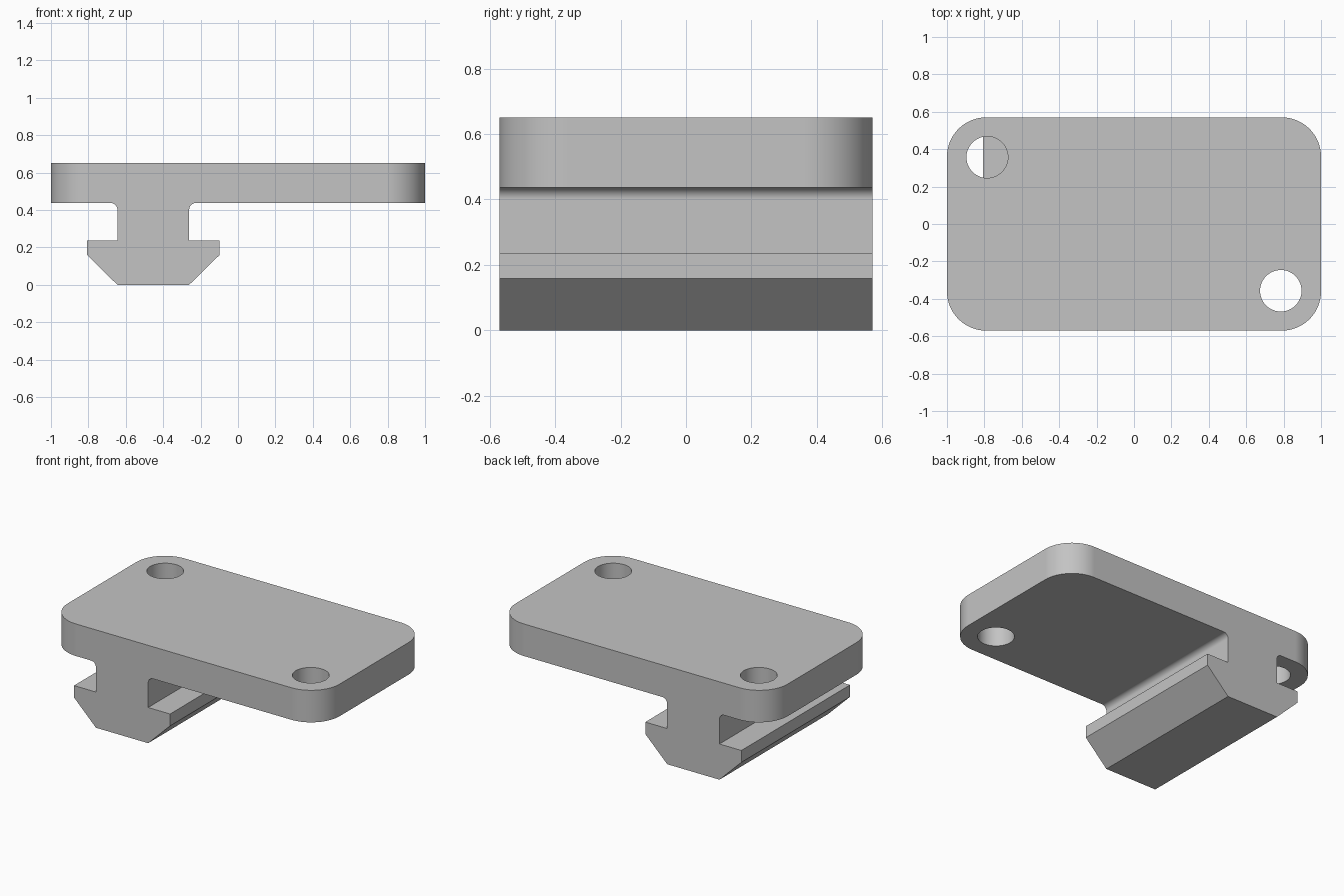
import bpy
import bmesh
import math
from mathutils import Vector

cube = bpy.data.objects.get("Cube")
if cube:
    bpy.data.objects.remove(cube, do_unlink=True)

HALF_X, HALF_Y = 1.0, 0.57
TOP, UNDER = 0.65, 0.437
CORNER, FILLET = 0.21, 0.035
RAIL_X = -0.453                      # centre line of the rail
STEM, FLANGE = 0.192, 0.353          # half widths
FLANGE_TOP, CHAMFER_TOP = 0.237, 0.158

grey = bpy.data.materials.new("plain grey")
grey.use_nodes = True
colour = (0.55, 0.55, 0.55, 1)
grey.diffuse_color = colour
grey.node_tree.nodes["Principled BSDF"].inputs["Base Color"].default_value = colour


def make_object(name, bm):
    bmesh.ops.recalc_face_normals(bm, faces=bm.faces)
    mesh = bpy.data.meshes.new(name)
    bm.to_mesh(mesh)
    bm.free()
    mesh.materials.append(grey)
    obj = bpy.data.objects.new(name, mesh)
    bpy.context.collection.objects.link(obj)
    return obj


def half_profile(side):
    """Foot, flange, stem and fillet on one side, from bottom to plate edge."""
    pts = [(STEM, 0), (FLANGE, CHAMFER_TOP), (FLANGE, FLANGE_TOP), (STEM, FLANGE_TOP)]
    for i in range(9):
        a = math.pi / 2 * i / 8
        pts.append((STEM + FILLET * (1 - math.cos(a)),
                    UNDER - FILLET * (1 - math.sin(a))))
    pts = [(RAIL_X + side * u, z) for u, z in pts]
    return pts + [(side * HALF_X, UNDER), (side * HALF_X, TOP)]


# Plate and rail: one cross-section pulled from front to back
bm = bmesh.new()
outline = half_profile(1) + half_profile(-1)[::-1]
face = bm.faces.new([bm.verts.new((x, -HALF_Y, z)) for x, z in outline])
pulled = bmesh.ops.extrude_face_region(bm, geom=[face])["geom"]
bmesh.ops.translate(bm, vec=Vector((0, 2 * HALF_Y, 0)),
                    verts=[g for g in pulled if isinstance(g, bmesh.types.BMVert)])

# Rounded plate corners
corners = [e for e in bm.edges
           if all(abs(v.co.x) > HALF_X - 0.01 for v in e.verts)
           and abs(e.verts[0].co.z - e.verts[1].co.z) > 0.1]
bmesh.ops.bevel(bm, geom=corners, offset=CORNER, offset_type='OFFSET',
                segments=16, profile=0.5, affect='EDGES', clamp_overlap=False)
plate = make_object("mounting_plate_with_rail", bm)

# Two screw holes at opposite corners, through the plate only
bm = bmesh.new()
for side in (-1, 1):
    made = bmesh.ops.create_cone(bm, cap_ends=True, segments=48,
                                 radius1=0.111, radius2=0.111, depth=0.3)
    bmesh.ops.translate(bm, verts=made["verts"],
                        vec=Vector((side * 0.785, -side * 0.357, 0.577)))
cutter = make_object("hole_cutter", bm)
cutter.hide_render = True

cut = plate.modifiers.new("screw holes", 'BOOLEAN')
cut.operation = 'DIFFERENCE'
cut.solver = 'EXACT'
cut.object = cutter

bpy.ops.object.select_all(action='DESELECT')
bpy.context.view_layer.objects.active = plate
plate.select_set(True)
bpy.ops.object.modifier_apply(modifier=cut.name)
bpy.data.objects.remove(cutter, do_unlink=True)

# Smooth curves, sharp edges, flat large faces
bpy.ops.object.shade_smooth_by_angle(angle=math.radians(30))
weighted = plate.modifiers.new("flat faces", 'WEIGHTED_NORMAL')
weighted.keep_sharp = True
